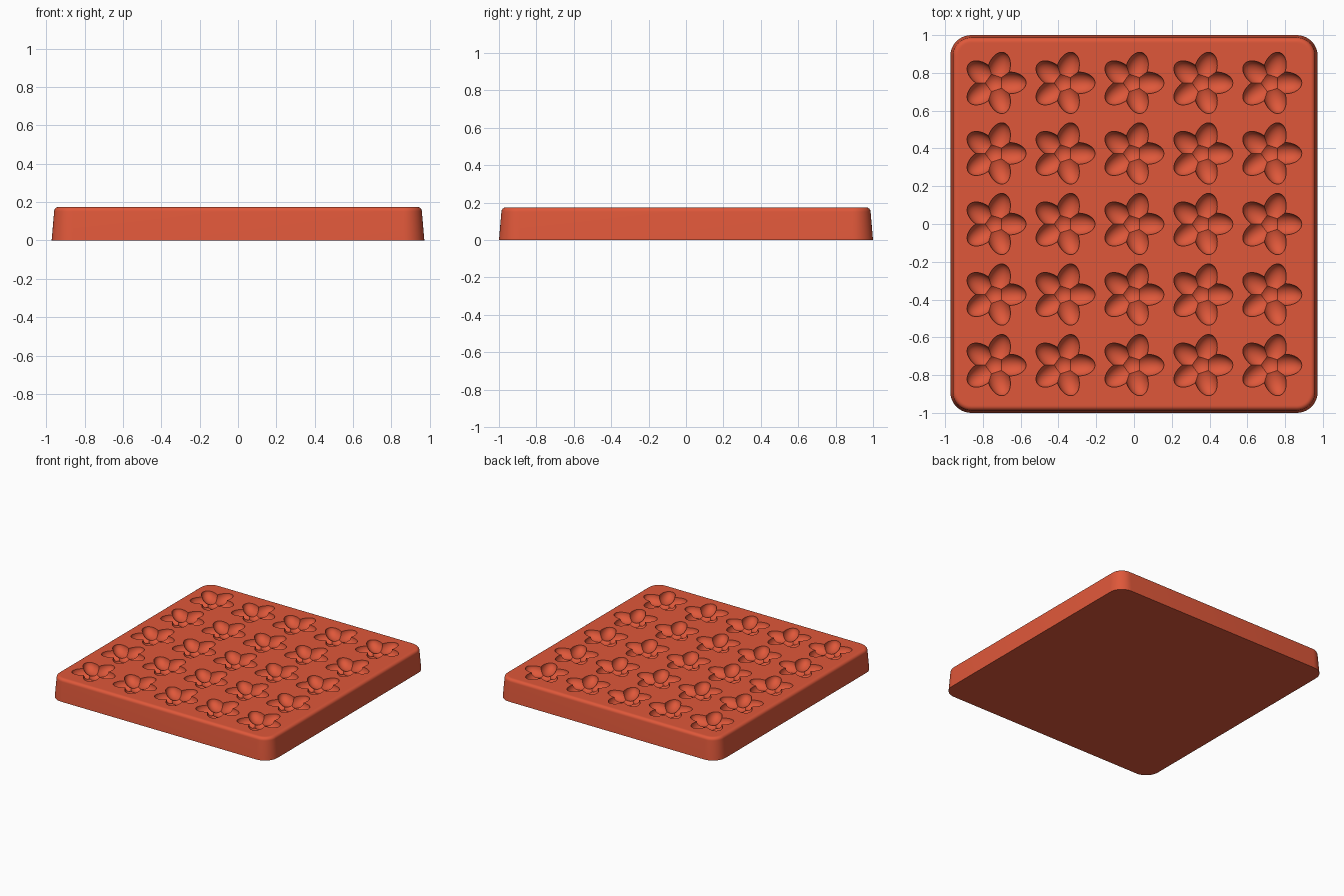
import bpy, bmesh
from math import cos, sin, pi, radians
from mathutils import Matrix

cube = bpy.data.objects.get("Cube")
if cube:
    bpy.data.objects.remove(cube, do_unlink=True)

HEIGHT = 0.175
HALF_X, HALF_Y, CORNER = 0.972, 1.0, 0.11
STEP_X, STEP_Y = 0.365, 0.3735

mat = bpy.data.materials.new("terracotta red")
mat.use_nodes = True
colour = (0.74, 0.097, 0.042, 1)
mat.diffuse_color = colour
mat.node_tree.nodes["Principled BSDF"].inputs["Base Color"].default_value = colour


def make_object(name, bm):
    mesh = bpy.data.meshes.new(name)
    bmesh.ops.recalc_face_normals(bm, faces=bm.faces)
    bm.to_mesh(mesh)
    bm.free()
    mesh.materials.append(mat)
    obj = bpy.data.objects.new(name, mesh)
    bpy.context.collection.objects.link(obj)
    return obj


def apply_modifier(obj, kind, **settings):
    mod = obj.modifiers.new(kind.title(), kind)
    for key, value in settings.items():
        setattr(mod, key, value)
    bpy.ops.object.select_all(action='DESELECT')
    obj.select_set(True)
    bpy.context.view_layer.objects.active = obj
    bpy.ops.object.modifier_apply(modifier=mod.name)


def ellipsoid(name, size, matrix):
    bm = bmesh.new()
    bmesh.ops.create_uvsphere(bm, u_segments=32, v_segments=19, radius=1,
                              matrix=matrix @ Matrix.Diagonal((*size, 1)))
    return make_object(name, bm)


def rounded_ring(bm, inset, z, steps=10):
    r = CORNER - inset
    ring = []
    for i, (sx, sy) in enumerate([(1, 1), (-1, 1), (-1, -1), (1, -1)]):
        for k in range(steps + 1):
            a = (i + k / steps) * pi / 2
            ring.append(bm.verts.new((sx * (HALF_X - CORNER) + r * cos(a),
                                      sy * (HALF_Y - CORNER) + r * sin(a), z)))
    return ring


# Tray: drafted rounded slab with a filleted top rim
bm = bmesh.new()
fillet, draft = 0.024, 0.013
profile = [(0, 0)]
for k in range(7):
    a = k / 6 * pi / 2
    profile.append((draft + fillet * (1 - cos(a)), HEIGHT - fillet * (1 - sin(a))))
profile.append((draft + fillet + 0.006, HEIGHT))
rings = [rounded_ring(bm, inset, z) for inset, z in profile]
for low, high in zip(rings, rings[1:]):
    for i in range(len(low)):
        j = (i + 1) % len(low)
        bm.faces.new((low[i], low[j], high[j], high[i]))
bm.faces.new(rings[0][::-1])
bm.faces.new(rings[-1])
tray = make_object("flower_mould_tray", bm)

# Flower cutter: deep round centre joined with five petals
origin = Matrix.Translation((-2 * STEP_X - 0.01, -2 * STEP_Y, HEIGHT))
flower = ellipsoid("flower_cutter", (0.065, 0.065, 0.065), origin)
for i in range(5):
    place = origin @ Matrix.Rotation(radians(72 * i), 4, 'Z') @ Matrix.Translation((0.079, 0, 0))
    petal = ellipsoid("petal_cutter", (0.09, 0.058, 0.058), place)
    apply_modifier(flower, 'BOOLEAN', object=petal, operation='UNION', solver='EXACT')
    bpy.data.objects.remove(petal, do_unlink=True)

# Grid of five by five flowers, sunk into the tray
for step in ((STEP_X, 0, 0), (0, STEP_Y, 0)):
    apply_modifier(flower, 'ARRAY', count=5, use_relative_offset=False,
                   use_constant_offset=True, constant_offset_displace=step)
apply_modifier(tray, 'BOOLEAN', object=flower, operation='DIFFERENCE', solver='EXACT')
bpy.data.objects.remove(flower, do_unlink=True)

# Smooth cavities and rim, crisp edges between petals
bpy.ops.object.select_all(action='DESELECT')
tray.select_set(True)
bpy.context.view_layer.objects.active = tray
bpy.ops.object.shade_smooth_by_angle(angle=radians(25))
